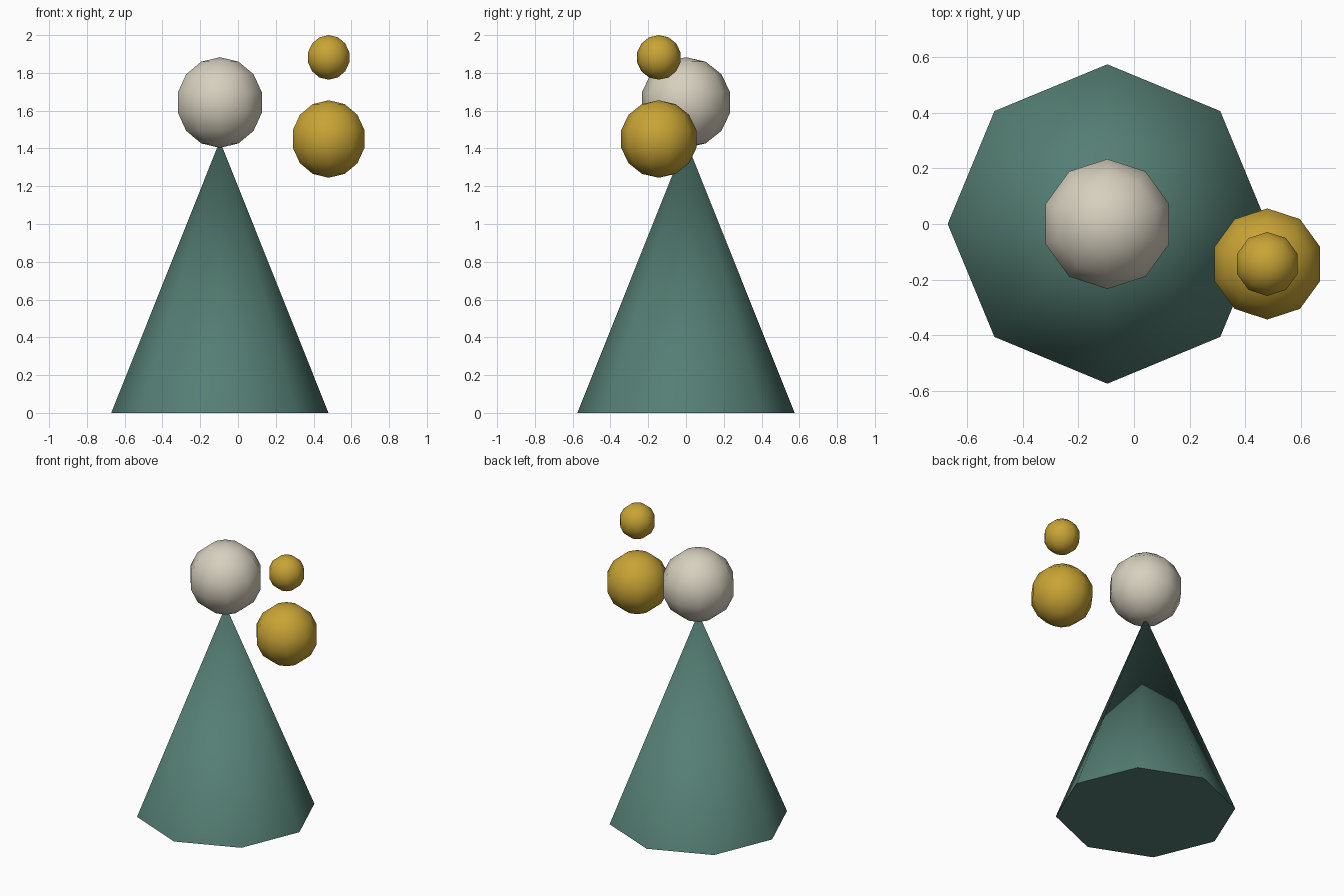
import bpy
from math import radians

if "Cube" in bpy.data.objects:
    bpy.data.objects.remove(bpy.data.objects["Cube"])


def material(name, rgb):
    mat = bpy.data.materials.new(name)
    mat.diffuse_color = (*rgb, 1.0)
    mat.use_nodes = True
    mat.node_tree.nodes["Principled BSDF"].inputs["Base Color"].default_value = mat.diffuse_color
    return mat


def finish(name, mat):
    obj = bpy.context.object
    obj.name = name
    obj.data.materials.append(mat)
    bpy.ops.object.shade_smooth_by_angle(angle=radians(60))
    return obj


def ball(name, radius, location, mat):
    bpy.ops.mesh.primitive_uv_sphere_add(
        segments=10, ring_count=7, radius=radius, location=location)
    return finish(name, mat)


green = material("green", (0.09, 0.21, 0.175))
ivory = material("ivory", (0.68, 0.63, 0.52))
gold = material("gold", (0.58, 0.37, 0.035))

# Eight-sided conical body, its tip tucked into the head
BODY_X, BODY_HEIGHT = -0.096, 1.44
bpy.ops.mesh.primitive_cone_add(
    vertices=8, radius1=0.575, radius2=0, depth=BODY_HEIGHT,
    location=(BODY_X, 0, BODY_HEIGHT / 2))
finish("body", green)

# Head resting on the tip
ball("head", 0.24, (BODY_X, 0, 1.643), ivory)

# Two floating balls, one above the other
ball("large_floating_ball", 0.205, (0.48, -0.144, 1.45), gold)
ball("small_floating_ball", 0.118, (0.48, -0.144, 1.882), gold)
